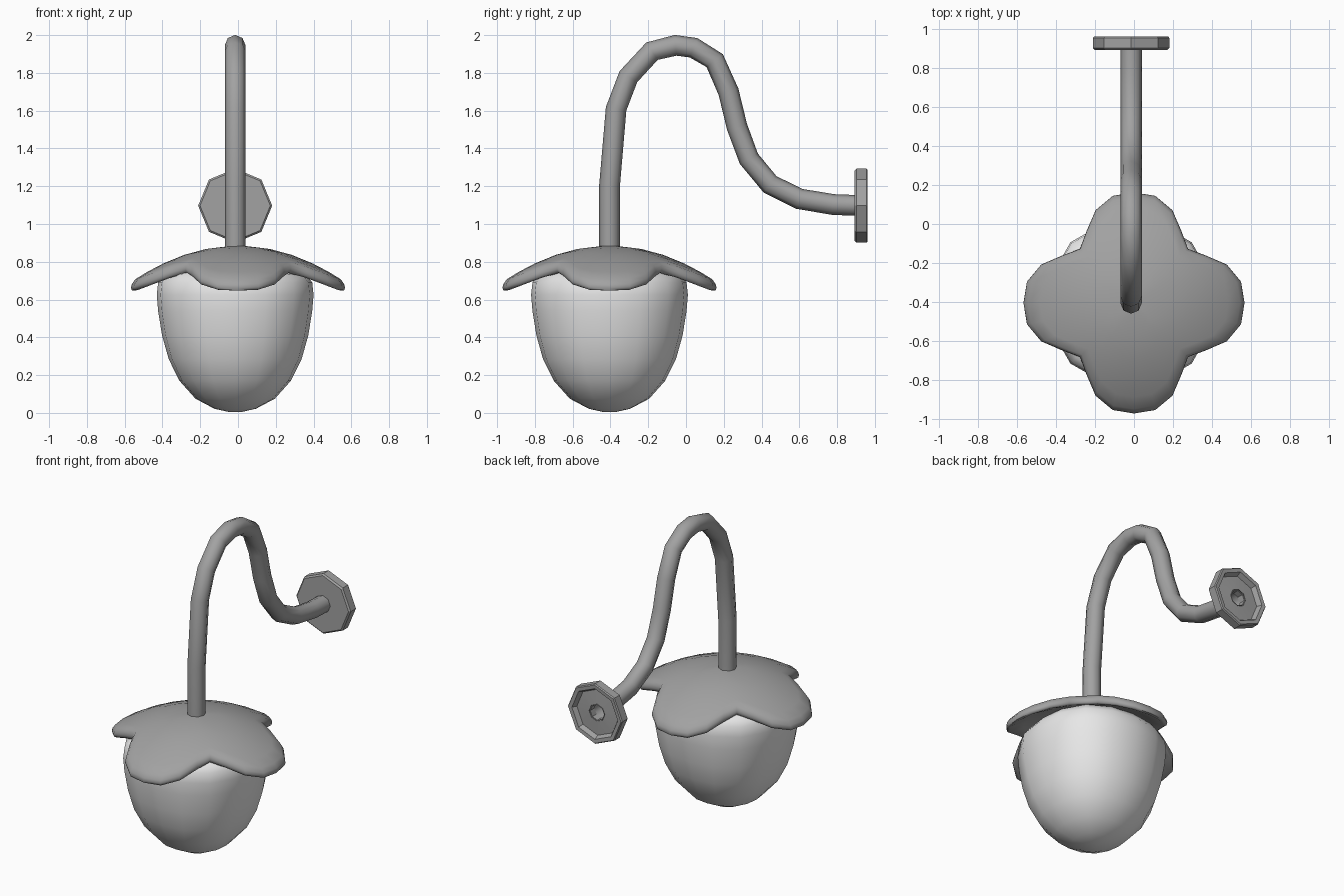
import bpy, bmesh, math
from mathutils import Vector

if "Cube" in bpy.data.objects:
    bpy.data.objects.remove(bpy.data.objects["Cube"])

CX, CY = -0.015, -0.405   # axis of the hanging lamp


def material(name, v):
    m = bpy.data.materials.new(name)
    m.diffuse_color = (v, v, v, 1)
    m.use_nodes = True
    m.node_tree.nodes["Principled BSDF"].inputs["Base Color"].default_value = m.diffuse_color
    return m


metal = material("grey metal", 0.36)
glass = material("pale glass", 0.8)


def loft(name, rings, mat, angle, closed=False, cap_start=False, cap_end=False):
    """Skin a list of rings of points into one object."""
    bm = bmesh.new()
    vs = [[bm.verts.new(p) for p in ring] for ring in rings]
    n = len(vs[0])
    pairs = list(zip(vs, vs[1:])) + ([(vs[-1], vs[0])] if closed else [])
    for a, b in pairs:
        for i in range(n):
            j = (i + 1) % n
            bm.faces.new((a[i], a[j], b[j], b[i]))
    # fans close the ends
    for use, ring in ((cap_start, vs[0]), (cap_end, vs[-1])):
        if use:
            c = sum((v.co for v in ring), Vector()) / n
            f = bm.faces.new(ring)
            bmesh.ops.poke(bm, faces=[f])
    bmesh.ops.recalc_face_normals(bm, faces=bm.faces)
    me = bpy.data.meshes.new(name)
    bm.to_mesh(me)
    bm.free()
    ob = bpy.data.objects.new(name, me)
    bpy.context.collection.objects.link(ob)
    me.materials.append(mat)
    bpy.ops.object.select_all(action='DESELECT')
    ob.select_set(True)
    bpy.context.view_layer.objects.active = ob
    bpy.ops.object.shade_smooth_by_angle(angle=math.radians(angle))
    return ob


# Glass shade: lathe with a slightly squarish plan
def shade_ring(r, z, n=16):
    pts = []
    for i in range(n):
        a = 2 * math.pi * i / n
        k = r * (1.03 - 0.03 * math.cos(4 * a))
        pts.append((CX + k * math.cos(a), CY + k * math.sin(a), z))
    return pts


profile = [(0.03, 0.004), (0.11, 0.022), (0.21, 0.075), (0.295, 0.17),
           (0.352, 0.285), (0.387, 0.41), (0.408, 0.54), (0.415, 0.625),
           (0.408, 0.69), (0.375, 0.735), (0.28, 0.765)]
loft("glass_shade", [shade_ring(r, z) for r, z in profile], glass, 60,
     cap_start=True, cap_end=True)

# Petal cap: domed sheet with a four-lobed outline
LOBE = [0.567, 0.56, 0.515, 0.44, 0.392, 0.44, 0.515, 0.56]


def cap_ring(t, drop):
    pts = []
    for i in range(32):
        a = 2 * math.pi * i / 32
        r = LOBE[i % 8] * t
        pts.append((r * math.cos(a), CY + r * math.sin(a),
                    0.885 - 0.6 * r * r - drop))
    return pts


cap_rows = [(0.06, 0), (0.3, 0), (0.5, 0), (0.7, 0), (0.85, 0), (0.96, 0),
            (0.993, 0.015), (1.0, 0.03), (0.99, 0.048), (0.96, 0.06),
            (0.8, 0.06), (0.5, 0.06), (0.1, 0.06)]
loft("petal_cap", [cap_ring(t, d) for t, d in cap_rows], metal, 60,
     cap_start=True, cap_end=True)

# Gooseneck arm: octagonal tube swept along a path in the y-z plane
path = [(-0.405, 0.86), (-0.405, 1.2), (-0.37, 1.61), (-0.305, 1.78),
        (-0.18, 1.915), (-0.055, 1.946), (0.04, 1.933), (0.152, 1.865),
        (0.225, 1.7), (0.27, 1.515), (0.333, 1.345), (0.445, 1.21),
        (0.60, 1.133), (0.78, 1.103), (0.94, 1.097)]
pts = [Vector((CX, y, z)) for y, z in path]
tube = []
for i, p in enumerate(pts):
    d = (pts[min(i + 1, len(pts) - 1)] - pts[max(i - 1, 0)]).normalized()
    side = Vector((1, 0, 0))
    up = side.cross(d)
    tube.append([p + 0.055 * (math.cos(k * math.pi / 4) * side
                              + math.sin(k * math.pi / 4) * up)
                 for k in range(8)])
loft("gooseneck_arm", tube, metal, 60)

# Wall plate: octagonal ring, hollowed at the back
plate = [(0.05, 0.935), (0.15, 0.93), (0.165, 0.96), (0.19, 0.962),
         (0.196, 0.955), (0.196, 0.902), (0.186, 0.893), (0.05, 0.893)]
loft("wall_plate",
     [[(CX + r * math.cos(k * math.pi / 4), y,
        1.097 + r * math.sin(k * math.pi / 4)) for k in range(8)]
      for r, y in plate], metal, 30, closed=True)
